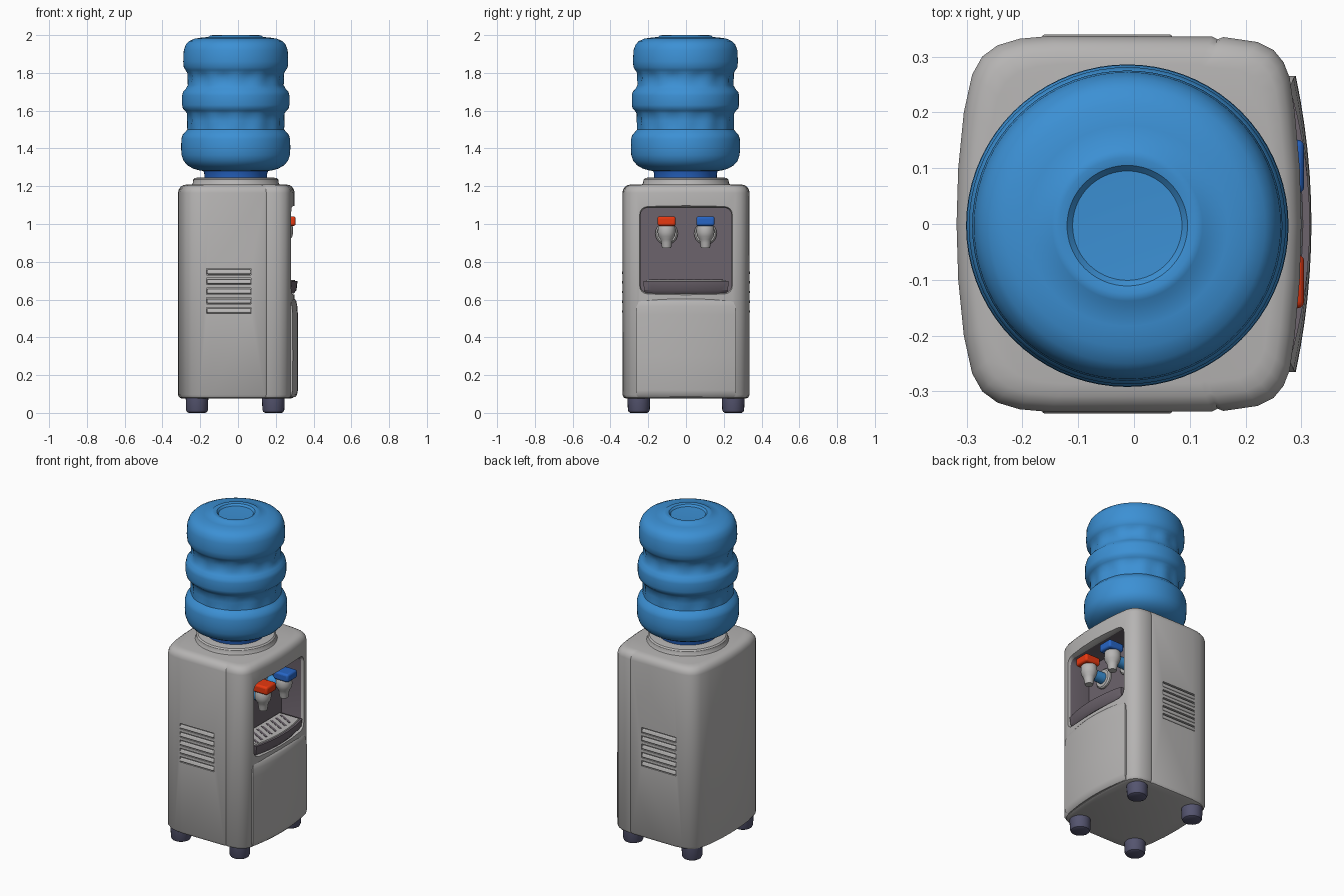
import bpy, bmesh, math
from mathutils import Vector

if "Cube" in bpy.data.objects:
    bpy.data.objects.remove(bpy.data.objects["Cube"])


def material(name, rgb):
    m = bpy.data.materials.new(name)
    m.diffuse_color = (*rgb, 1)
    m.use_nodes = True
    m.node_tree.nodes["Principled BSDF"].inputs["Base Color"].default_value = m.diffuse_color
    return m


GREY = material("body grey", (0.47, 0.46, 0.455))
NICHE = material("dark niche grey", (0.15, 0.125, 0.15))
BOTTLE = material("bottle blue", (0.045, 0.28, 0.66))
BLUE = material("deep blue", (0.02, 0.13, 0.56))
RED = material("hot red", (0.8, 0.04, 0.005))
FOOT = material("foot slate", (0.09, 0.09, 0.16))


def loft(name, rings, mat):
    """Skin a stack of equal-length rings and cap both ends."""
    bm = bmesh.new()
    vs = [[bm.verts.new(p) for p in r] for r in rings]
    n = len(vs[0])
    for a, b in zip(vs, vs[1:]):
        for i in range(n):
            j = (i + 1) % n
            bm.faces.new((a[i], a[j], b[j], b[i]))
    bm.faces.new(vs[0])
    bm.faces.new(vs[-1])
    bmesh.ops.recalc_face_normals(bm, faces=bm.faces[:])
    me = bpy.data.meshes.new(name)
    bm.to_mesh(me)
    bm.free()
    me.materials.append(mat)
    ob = bpy.data.objects.new(name, me)
    bpy.context.collection.objects.link(ob)
    return ob


def lathe(name, centre, profile, mat, n=32, axis='Z', flute=None):
    """Turn (height, radius) pairs around a vertical or x axis."""
    rings = []
    for h, r in profile:
        ring = []
        for k in range(n):
            t = 2 * math.pi * k / n
            rr = r + (flute(h, t) if flute else 0)
            u, v = rr * math.cos(t), rr * math.sin(t)
            p = Vector((u, v, h)) if axis == 'Z' else Vector((h, u, v))
            ring.append(p + Vector(centre))
        rings.append(ring)
    return loft(name, rings, mat)


def box(name, loc, size, mat, bevel=0.0, rot=(0, 0, 0)):
    x, y, z = (s / 2 for s in size)
    ob = loft(name, [[(-x, -y, h), (x, -y, h), (x, y, h), (-x, y, h)] for h in (-z, z)], mat)
    ob.location, ob.rotation_euler = loc, rot
    if bevel:
        m = ob.modifiers.new("bevel", 'BEVEL')
        m.width, m.segments = bevel, 3
    return ob


def cut(ob, cutter):
    m = ob.modifiers.new("cut", 'BOOLEAN')
    m.operation, m.solver, m.object = 'DIFFERENCE', 'EXACT', cutter
    bpy.context.view_layer.objects.active = ob
    bpy.context.view_layer.update()
    bpy.ops.object.modifier_apply(modifier=m.name)
    bpy.data.objects.remove(cutter)


# Cabinet: bowed plan outline with a side seam, rounded top and bottom
half = [(0.30, 0), (0.297, 0.1), (0.288, 0.2), (0.279, 0.262), (0.268, 0.29), (0.25, 0.312),
        (0.222, 0.326), (0.16, 0.335), (0.15, 0.331), (0.14, 0.336), (-0.15, 0.337),
        (-0.205, 0.332), (-0.245, 0.32), (-0.272, 0.3), (-0.29, 0.268), (-0.305, 0.2),
        (-0.315, 0.1), (-0.318, 0)]
plan = half + [(x, -y) for x, y in half[-2:0:-1]]
levels = [(0.075, 0.022), (0.081, 0.008), (0.095, 0), (1.165, 0), (1.182, 0.004),
          (1.197, 0.014), (1.206, 0.028), (1.21, 0.05)]
body = loft("cabinet", [[(x * (1 - d / 0.31), y * (1 - d / 0.335), z) for x, y in plan]
                        for z, d in levels], GREY)


# Niche opening, slightly flared at the front
def rounded_rect(x, w, z0, z1, r):
    pts = []
    for cy, cz, a0 in ((w - r, z1 - r, 0), (r - w, z1 - r, 90), (r - w, z0 + r, 180), (w - r, z0 + r, 270)):
        for k in range(5):
            a = math.radians(a0 + 22.5 * k)
            pts.append((x, cy + r * math.cos(a), cz + r * math.sin(a)))
    return pts


cut(body, loft("niche_cutter", [rounded_rect(x, 0.24 + g, 0.637 - g, 1.085 + g, 0.035 + g)
                                for x, g in ((0.13, 0), (0.265, 0), (0.33, 0.022))], GREY))
body.data.materials.append(NICHE)
for f in body.data.polygons:
    c, nx = f.center, abs(f.normal.x)
    if abs(c.y) < 0.25 and 0.63 < c.z < 1.095 and c.x > 0.12 and (c.x < 0.16 or nx < 0.25):
        f.material_index = 1

# Side vents: slots with tilted louvres on both sides
for side in (-1, 1):
    for k in range(5):
        z = 0.748 - 0.0515 * k
        cut(body, box("slot_cutter", (-0.048, side * 0.337, z), (0.235, 0.03, 0.034), GREY))
        box("vent_louvre", (-0.048, side * 0.330, z - 0.002), (0.234, 0.016, 0.024), GREY, 0.006,
            (side * 0.35, 0, 0))


# Bowed plan used by door and drip tray
def bowed(w, back, front, bow, z, n=12):
    pts = [(back, -w, z)]
    for k in range(n + 1):
        t = 2 * k / n - 1
        pts.append((front - bow * t * t, w * t, z))
    return pts + [(back, w, z)]


# Lower door
loft("lower_door", [bowed(w, 0.24, 0.318 - d, 0.028, z) for z, w, d in
                    ((0.083, 0.255, 0.016), (0.095, 0.262, 0.006), (0.12, 0.265, 0.001),
                     (0.30, 0.265, 0), (0.52, 0.265, 0.001), (0.565, 0.261, 0.004),
                     (0.59, 0.25, 0.009), (0.602, 0.235, 0.016), (0.607, 0.215, 0.026))], GREY)

# Drip tray, grille and slots
loft("drip_tray", [bowed(w, 0.132, f, 0.03, z) for z, w, f in
                   ((0.632, 0.215, 0.295), (0.65, 0.222, 0.31), (0.698, 0.226, 0.315))], NICHE)
loft("drip_grille", [bowed(w, 0.14, f, 0.028, z) for z, w, f in
                     ((0.697, 0.214, 0.303), (0.704, 0.21, 0.30))], GREY)
for k in range(8):
    box("grille_slot", (0.215, -0.161 + 0.046 * k, 0.704), (0.115, 0.014, 0.004), NICHE,
        rot=(0, 0, -0.5))

# Taps
for y, mat, label in ((-0.103, RED, "hot"), (0.103, BLUE, "cold")):
    lathe(label + "_tap_flange", (0, y, 0.95), [(0.125, 0.06), (0.14, 0.06), (0.148, 0.052)], GREY, 24, 'X')
    lathe(label + "_tap_stem", (0, y, 0.95), [(0.14, 0.034), (0.235, 0.03)], BOTTLE, 20, 'X')
    lathe(label + "_tap_spout", (0.245, y, 0),
          [(0.872, 0.024), (0.90, 0.028), (0.918, 0.032), (0.935, 0.043), (0.955, 0.047),
           (0.985, 0.046), (0.995, 0.04)], GREY, 24)
    box(label + "_tap_lever", (0.253, y, 1.015), (0.104, 0.096, 0.05), mat, 0.012)

# Feet
for x in (-0.217, 0.187):
    for y in (-0.25, 0.25):
        lathe("foot", (x, y, 0), [(0, 0.044), (0.005, 0.053), (0.016, 0.058), (0.085, 0.06)], FOOT, 24)

# Collar and bottle neck
lathe("bottle_collar", (-0.012, 0, 0),
      [(1.20, 0.24), (1.215, 0.228), (1.235, 0.225), (1.243, 0.217), (1.246, 0.2)], GREY, 48)
lathe("bottle_neck", (-0.012, -0.003, 0), [(1.23, 0.165), (1.27, 0.167), (1.295, 0.178)], BLUE, 48)


# Ribbed water bottle with shallow flutes in the waists
def flute(h, t):
    for mid, reach in ((1.77, 0.04), (1.545, 0.06)):
        if abs(h - mid) < reach:
            return 0.006 * math.cos(12 * t) * (1 - abs(h - mid) / reach)
    return 0


lathe("water_bottle", (-0.012, -0.003, 0),
      [(1.28, 0.16), (1.283, 0.19), (1.293, 0.225), (1.31, 0.255), (1.335, 0.277), (1.365, 0.287),
       (1.40, 0.289), (1.45, 0.288), (1.472, 0.281), (1.487, 0.267), (1.50, 0.255), (1.545, 0.252),
       (1.585, 0.256), (1.60, 0.268), (1.612, 0.28), (1.63, 0.284), (1.68, 0.284), (1.70, 0.279),
       (1.715, 0.265), (1.735, 0.253), (1.77, 0.25), (1.80, 0.255), (1.815, 0.266), (1.83, 0.275),
       (1.86, 0.278), (1.92, 0.275), (1.95, 0.264), (1.968, 0.247), (1.981, 0.218), (1.987, 0.18),
       (1.99, 0.145), (1.998, 0.135), (2.0, 0.122), (1.997, 0.108), (1.986, 0.098), (1.984, 0.05)],
      BOTTLE, 72, flute=flute)

# Smooth shading with crisp edges
bpy.ops.object.select_all(action='DESELECT')
for ob in bpy.context.scene.objects:
    ob.select_set(True)
bpy.context.view_layer.objects.active = body
bpy.ops.object.shade_smooth_by_angle(angle=math.radians(35))
